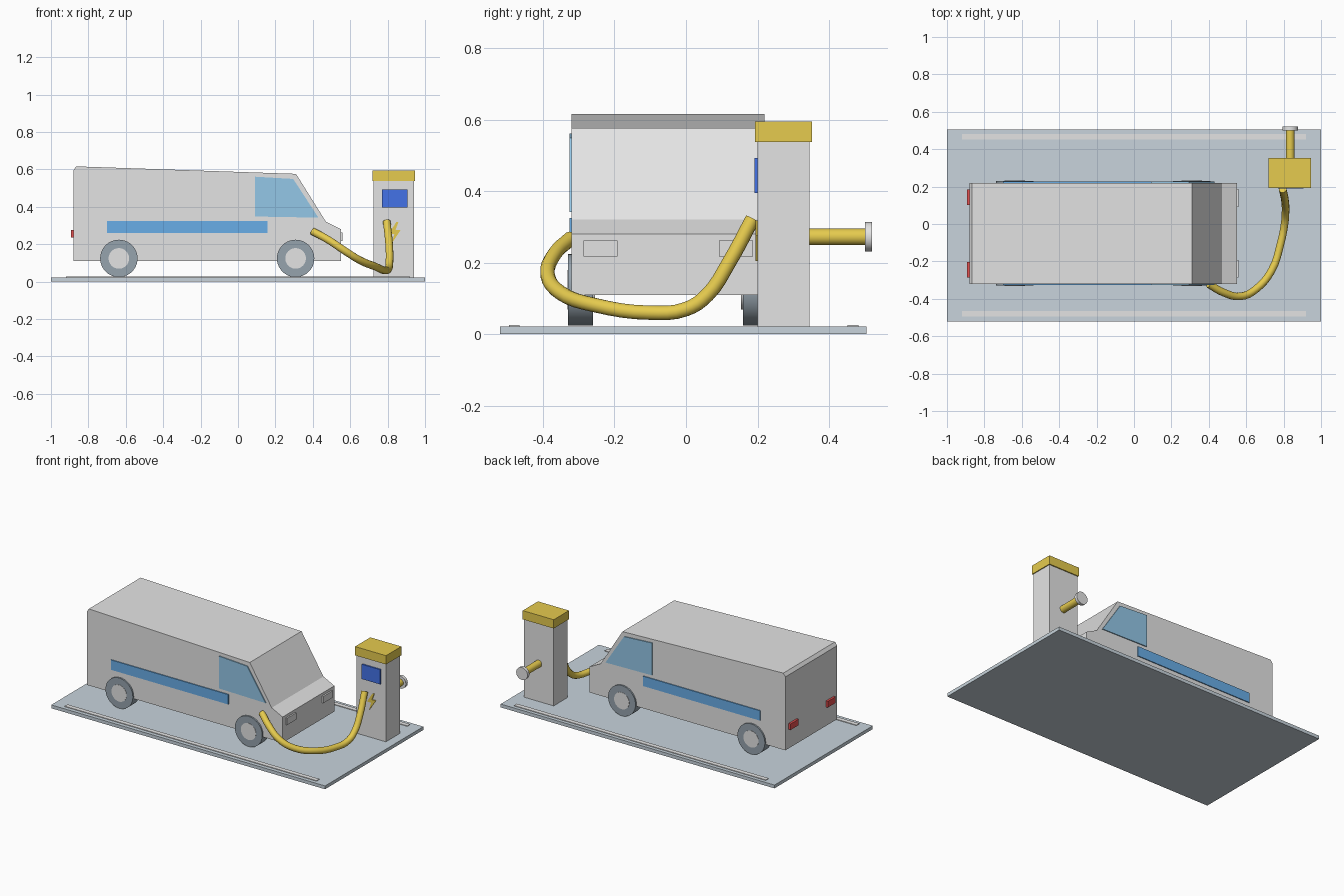
import bpy, bmesh, math
from mathutils import Vector

old = bpy.data.objects.get("Cube")
if old:
    bpy.data.objects.remove(old, do_unlink=True)


def material(name, rgb):
    lin = [((c / 255 + 0.055) / 1.055) ** 2.4 for c in rgb] + [1]
    m = bpy.data.materials.new(name)
    m.use_nodes = True
    m.diffuse_color = lin
    m.node_tree.nodes["Principled BSDF"].inputs["Base Color"].default_value = lin
    return m


white = material("off white", (228, 228, 228))
slab_grey = material("pale blue grey", (200, 212, 220))
tyre_grey = material("slate grey", (150, 163, 173))
glass = material("window blue", (148, 200, 232))
stripe_blue = material("stripe blue", (106, 176, 234))
screen_blue = material("screen blue", (68, 116, 234))
yellow = material("yellow", (230, 203, 78))
red = material("red", (228, 78, 78))


def finish(name, bm, mat, smooth=False):
    bmesh.ops.recalc_face_normals(bm, faces=bm.faces[:])
    me = bpy.data.meshes.new(name)
    bm.to_mesh(me)
    bm.free()
    me.materials.append(mat)
    ob = bpy.data.objects.new(name, me)
    bpy.context.collection.objects.link(ob)
    if smooth:
        bpy.ops.object.select_all(action="DESELECT")
        ob.select_set(True)
        bpy.context.view_layer.objects.active = ob
        bpy.ops.object.shade_smooth_by_angle(angle=math.radians(35))
    return ob


def prism(name, outline, y0, y1, mat):
    """Extrude an (x, z) outline from y0 to y1."""
    bm = bmesh.new()
    face = bm.faces.new([bm.verts.new((x, y0, z)) for x, z in outline])
    new = bmesh.ops.extrude_face_region(bm, geom=[face])["geom"]
    bmesh.ops.translate(bm, vec=(0, y1 - y0, 0),
                        verts=[v for v in new if isinstance(v, bmesh.types.BMVert)])
    return finish(name, bm, mat)


def box(name, x, y, z, mat):
    return prism(name, [(x[0], z[0]), (x[1], z[0]), (x[1], z[1]), (x[0], z[1])], y[0], y[1], mat)


def disc(name, x, z, radius, y0, y1, mat):
    """Cylinder lying along y."""
    bm = bmesh.new()
    bmesh.ops.create_cone(bm, cap_ends=True, segments=40, radius1=radius, radius2=radius, depth=y1 - y0)
    for v in bm.verts:
        v.co = Vector((x + v.co.x, (y0 + y1) / 2 + v.co.z, z + v.co.y))
    return finish(name, bm, mat, True)


# Ground slab and its painted lines
box("ground_slab", (-1, 1), (-0.52, 0.505), (0, 0.022), slab_grey)
for side, y in (("front", -0.495), ("back", 0.452)):
    box(side + "_ground_line", (-0.92, 0.92), (y, y + 0.03), (0.02, 0.026), white)

# Van body
NEAR, FAR = -0.32, 0.22
MID = (NEAR + FAR) / 2
prism("van_body", [(-0.88, 0.11), (-0.88, 0.595), (-0.865, 0.616), (0.31, 0.576),
                   (0.47, 0.32), (0.55, 0.28), (0.55, 0.11)], NEAR, FAR, white)

# Side windows, stripes and wheels
window = [(0.09, 0.348), (0.09, 0.561), (0.295, 0.549), (0.43, 0.342)]
for side, wall, out in (("front", NEAR, -1), ("back", FAR, 1)):
    plate = sorted((wall - out * 0.002, wall + out * 0.006))
    prism(side + "_side_window", window, *plate, glass)
    box(side + "_side_stripe", (-0.70, 0.157), plate, (0.26, 0.325), stripe_blue)
    for end, x in (("rear", -0.637), ("nose", 0.308)):
        tyre = sorted((wall + out * 0.01, wall - out * 0.06))
        hub = sorted((wall + out * 0.012, wall - out * 0.066))
        disc(f"{side}_{end}_tyre", x, 0.124, 0.1, *tyre, tyre_grey)
        disc(f"{side}_{end}_hub", x, 0.124, 0.055, *hub, white)

    # Head and tail lights
    y = sorted((MID + out * 0.142, MID + out * 0.237))
    box(side + "_headlight", (0.545, 0.56), y, (0.217, 0.262), white)
    y = sorted((MID + out * 0.152, MID + out * 0.235))
    box(side + "_taillight", (-0.894, -0.875), y, (0.235, 0.275), red)

# Charging post
box("post", (0.725, 0.94), (0.2, 0.345), (0.02, 0.545), white)
box("post_cap", (0.72, 0.946), (0.193, 0.352), (0.537, 0.595), yellow)
box("post_screen", (0.77, 0.905), (0.191, 0.2), (0.395, 0.492), screen_blue)
prism("post_bolt", [(0.846, 0.318), (0.806, 0.255), (0.836, 0.255), (0.822, 0.205),
                    (0.87, 0.276), (0.842, 0.276), (0.858, 0.318)], 0.194, 0.201, yellow)

# Holster at the back of the post
disc("holster_bar", 0.835, 0.272, 0.023, 0.34, 0.502, yellow)
disc("holster_end", 0.835, 0.272, 0.041, 0.5, 0.52, white)

# Charging hose
path = [(0.40, -0.322, 0.268), (0.48, -0.367, 0.225), (0.57, -0.387, 0.165),
        (0.65, -0.35, 0.115), (0.735, -0.25, 0.08), (0.785, -0.1, 0.06),
        (0.805, 0, 0.07), (0.81, 0.06, 0.11), (0.808, 0.12, 0.2), (0.795, 0.186, 0.322)]
curve = bpy.data.curves.new("charging_hose", "CURVE")
curve.dimensions = "3D"
curve.bevel_depth = 0.0205
curve.bevel_resolution = 4
curve.resolution_u = 4
curve.use_fill_caps = True
spline = curve.splines.new("BEZIER")
spline.bezier_points.add(len(path) - 1)
for point, co in zip(spline.bezier_points, path):
    point.co = co
    point.handle_left_type = point.handle_right_type = "AUTO"
curve.materials.append(yellow)
hose = bpy.data.objects.new("charging_hose", curve)
bpy.context.collection.objects.link(hose)
